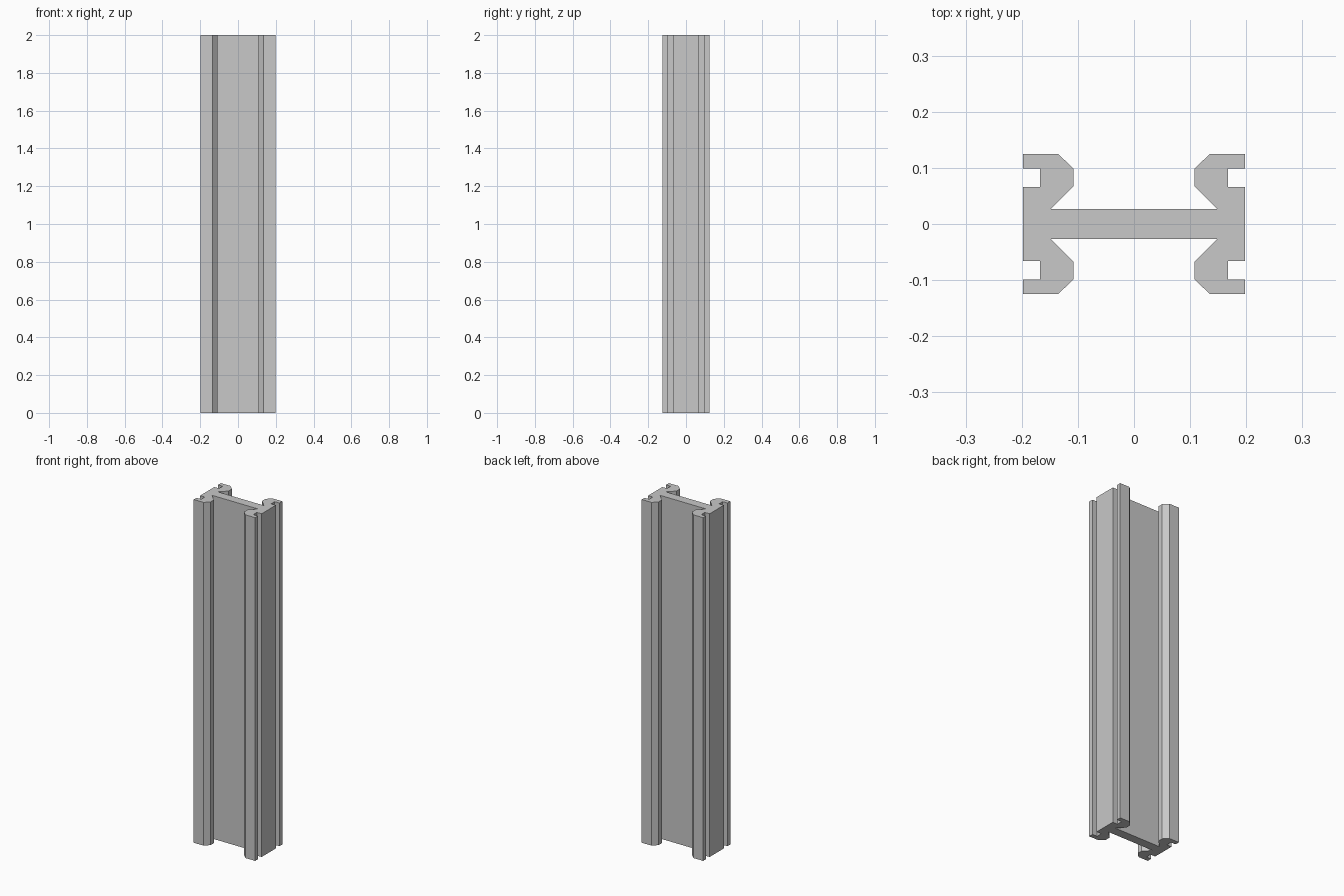
import bpy
import bmesh

cube = bpy.data.objects.get("Cube")
if cube:
    bpy.data.objects.remove(cube, do_unlink=True)

HEIGHT = 2.0

# Plain metal colour
metal = bpy.data.materials.new("light_grey_metal")
metal.use_nodes = True
grey = (0.58, 0.58, 0.58, 1.0)
metal.diffuse_color = grey
metal.node_tree.nodes["Principled BSDF"].inputs["Base Color"].default_value = grey

# One quarter of the cross-section: web corner, chamfered lip, slot, outer face
quarter = [
    (0.149, 0.0265), (0.108, 0.0675), (0.108, 0.0985), (0.135, 0.125),
    (0.198, 0.125), (0.198, 0.0985), (0.1675, 0.0985), (0.1675, 0.0655),
    (0.198, 0.0655),
]


def mirror(points, sx, sy):
    """Mirror a run of points, reversing it when the winding flips."""
    run = [(sx * x, sy * y) for x, y in points]
    return run if sx * sy > 0 else run[::-1]


# Closed outline, clockwise round all four quarters
outline = (mirror(quarter, 1, 1) + mirror(quarter, 1, -1)
           + mirror(quarter, -1, -1) + mirror(quarter, -1, 1))

# Extruded rail
bm = bmesh.new()
base = bm.faces.new([bm.verts.new((x, y, 0)) for x, y in outline])
result = bmesh.ops.extrude_face_region(bm, geom=[base], use_keep_orig=True)
top = [g for g in result["geom"] if isinstance(g, bmesh.types.BMVert)]
bmesh.ops.translate(bm, verts=top, vec=(0, 0, HEIGHT))
bmesh.ops.recalc_face_normals(bm, faces=bm.faces)

mesh = bpy.data.meshes.new("slotted_rail")
bm.to_mesh(mesh)
bm.free()
mesh.materials.append(metal)
rail = bpy.data.objects.new("slotted_rail", mesh)
bpy.context.collection.objects.link(rail)
